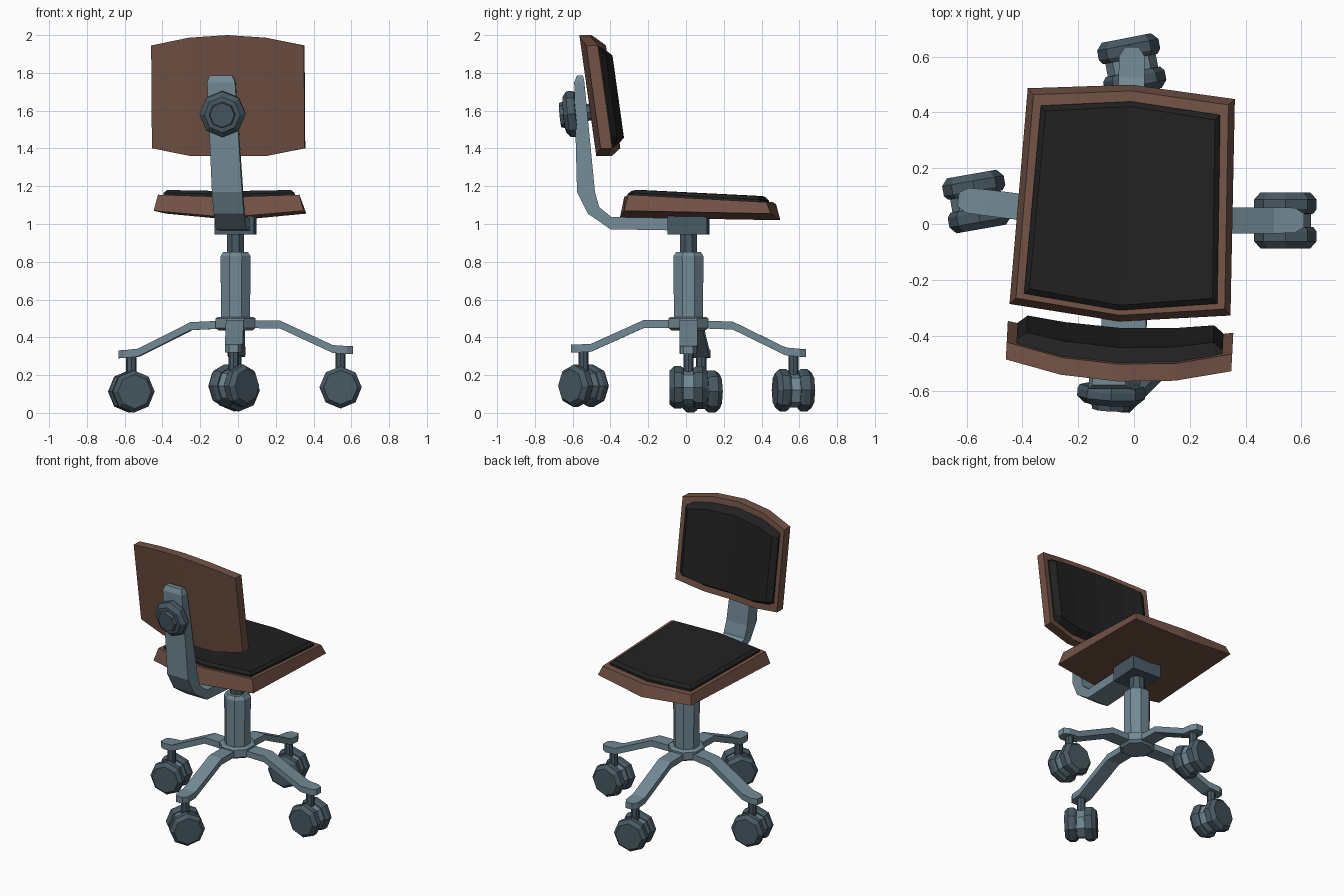
import bpy, bmesh
from math import radians, cos, sin, pi
from mathutils import Matrix, Vector

if "Cube" in bpy.data.objects:
    bpy.data.objects.remove(bpy.data.objects["Cube"])


def material(name, rgb):
    m = bpy.data.materials.new(name)
    m.diffuse_color = (*rgb, 1)
    m.use_nodes = True
    m.node_tree.nodes["Principled BSDF"].inputs["Base Color"].default_value = m.diffuse_color
    return m


WOOD = material("wood", (0.17, 0.085, 0.06))
PAD = material("pad", (0.015, 0.015, 0.015))
STEEL = material("steel", (0.17, 0.25, 0.3))
DARK = material("dark_steel", (0.065, 0.1, 0.125))

T = Matrix.Translation
COL = Vector((-0.013, 0.013, 0))          # column axis


def rot(deg, axis='Z'):
    return Matrix.Rotation(radians(deg), 4, axis)


def loft(name, rings, mat, M=Matrix(), split_caps=False):
    """Skin a list of equal-length closed rings and cap both ends."""
    bm = bmesh.new()
    vs = [[bm.verts.new(M @ Vector(p)) for p in r] for r in rings]
    n = len(rings[0])
    for a, b in zip(vs, vs[1:]):
        for i in range(n):
            j = (i + 1) % n
            bm.faces.new((a[i], a[j], b[j], b[i]))
    for cap in (vs[0], vs[-1]):
        if split_caps:                    # six-point cap folded down the middle
            bm.faces.new([cap[i] for i in (0, 1, 4, 5)])
            bm.faces.new([cap[i] for i in (1, 2, 3, 4)])
        else:
            bm.faces.new(cap)
    bmesh.ops.recalc_face_normals(bm, faces=bm.faces)
    me = bpy.data.meshes.new(name)
    bm.to_mesh(me)
    bm.free()
    ob = bpy.data.objects.new(name, me)
    ob.data.materials.append(mat)
    bpy.context.collection.objects.link(ob)
    return ob


def lathe(name, profile, mat, M=Matrix(), n=8, phase=0.0):
    """Turned part around local z from (radius, height) pairs."""
    rings = [[(r * cos(2 * pi * i / n + phase), r * sin(2 * pi * i / n + phase), h)
              for i in range(n)] for r, h in profile]
    return loft(name, rings, mat, M)


# Seat board and cushion: six-sided outlines stacked
def seat_ring(inset, zf, zb, dip):
    f, b, y = 0.372 - inset, 0.397 - inset, 0.388 - inset
    return [(-f, y, zf), (0, y + 0.032, zf - dip), (f, y, zf),
            (b, -y, zb), (0, -y - 0.042, zb - dip), (-b, -y, zb)]


SEAT = T((-0.03, 0.08, 0)) @ rot(-3)
loft("seat_board", [seat_ring(0, 1.055, 1.07, 0.035),
                    seat_ring(0.022, 1.115, 1.155, 0.012)], WOOD, SEAT, True)
CUSHION = T((-0.03, 0.07, 0)) @ rot(-3)
loft("seat_cushion", [seat_ring(0.05, 1.1, 1.14, 0.012),
                      seat_ring(0.05, 1.13, 1.165, 0.008),
                      seat_ring(0.068, 1.148, 1.18, 0.006)], PAD, CUSHION, True)


# Backrest: slices across x, curved in plan and leaning back
def slice_back(x, depth0, depth1, inset, chamfer):
    a = abs(x)
    lo = 1.36 + 0.04 * max(0, a - 0.2) / 0.2 + inset
    hi = 2.0 - 0.055 * (a / 0.405) ** 2 - inset
    def y(z, d):
        return -0.475 - 0.14 * (z - 1.36) + 0.05 * (a / 0.405) ** 2.2 + d
    pts = [(lo, depth0), (hi, depth0), (hi - chamfer, depth1), (lo + chamfer, depth1)]
    return [(x, y(z, d), z) for z, d in pts]


BACK = T((-0.055, -0.5, 0)) @ rot(-3) @ T((0, 0.5, 0))
loft("backrest_board", [slice_back(x, 0, 0.062, 0, 0)
                        for x in (-0.405, -0.205, 0, 0.205, 0.405)], WOOD, BACK)
loft("backrest_cushion", [slice_back(x, 0.055, d, 0.035, 0.035)
                          for x, d in ((-0.37, 0.075), (-0.335, 0.11), (-0.2, 0.112), (0, 0.112),
                                       (0.2, 0.112), (0.335, 0.11), (0.37, 0.075))], PAD, BACK)

# Bent support arm, slightly skewed sideways
outer = [(0, .965), (-.40, .972), (-.52, 1.055), (-.577, 1.17), (-.592, 1.75), (-.578, 1.785)]
inner = [(0, 1.03), (-.395, 1.037), (-.46, 1.09), (-.482, 1.17), (-.538, 1.75), (-.545, 1.785)]
widths = [.08, .08, .08, .08, .074, .06]


def arm_x(y, z):
    return 0.065 * y - 0.012 - 0.052 * (z - 1)


loft("support_arm", [[(arm_x(*p) + s * w, *p) for p, s in ((o, -1), (i, -1), (i, 1), (o, 1))]
                     for o, i, w in zip(outer, inner, widths)], STEEL)

# Adjusting knob and its axle (local z points backwards)
KNOB = T((-0.08, -0.58, 1.585)) @ rot(-3) @ rot(96, 'X')
lathe("knob", [(0.115, 0), (0.122, 0.015), (0.122, 0.042), (0.095, 0.065),
               (0.07, 0.067), (0.065, 0.087)], DARK, KNOB)
lathe("knob_axle", [(0.045, -0.13), (0.045, 0.01)], DARK, KNOB)

# Seat mount, gas lift and column
M = T(COL) @ rot(-3.5)
h = 0.105
loft("seat_mount", [[(-h, -h, z), (h, -h, z), (h, h, z), (-h, h, z)] for z in (0.945, 1.05)], DARK, M)
lathe("lift_piston", [(0.049, 0.8), (0.049, 0.96)], DARK, T(COL), 8, pi / 8)
lathe("column", [(0.083, 0.48), (0.086, 0.83), (0.07, 0.853)], STEEL, T(COL), 8, pi / 8)
lathe("base_hub", [(0.095, 0.435), (0.115, 0.45), (0.115, 0.5), (0.1, 0.508)],
      STEEL, T(COL), 8, pi / 8)

# Legs and twin-wheel casters: name, direction, wheel yaw, height shift
wheel = [(0.075, 0.022), (0.1, 0.024), (0.112, 0.04), (0.112, 0.075), (0.09, 0.1)]
leg_path = [(0.03, 0.47, 0.047), (0.235, 0.468, 0.047), (0.515, 0.338, 0.047),
            (0.59, 0.333, 0.045), (0.622, 0.333, 0.025)]
for tag, ang, yaw, dz in (("right", 0, 0, 0.0), ("left", 173, 10, -0.022),
                          ("back", 89.5, 11, -0.015), ("front", -91, 45, 0.008)):
    L = T(COL) @ rot(ang)
    loft(tag + "_leg", [[(x, -w, z - .021 + dz * x / .6), (x, w, z - .021 + dz * x / .6),
                         (x, w, z + .021 + dz * x / .6), (x, -w, z + .021 + dz * x / .6)]
                        for x, z, w in leg_path], STEEL, L)
    foot = L @ Vector((0.556, 0, 0))
    lathe(tag + "_caster_stem", [(0.027, 0.18), (0.027, 0.325 + dz)], DARK, T(foot))
    C = T((foot.x, foot.y, 0.135 + dz)) @ rot(yaw) @ rot(90, 'X')
    lathe(tag + "_caster_hub", [(0.092, -0.024), (0.092, 0.024)], STEEL, C)
    for side, flip in (("outer", 0), ("inner", 180)):
        lathe(f"{tag}_{side}_wheel", wheel, DARK, C @ rot(flip, 'X'))
